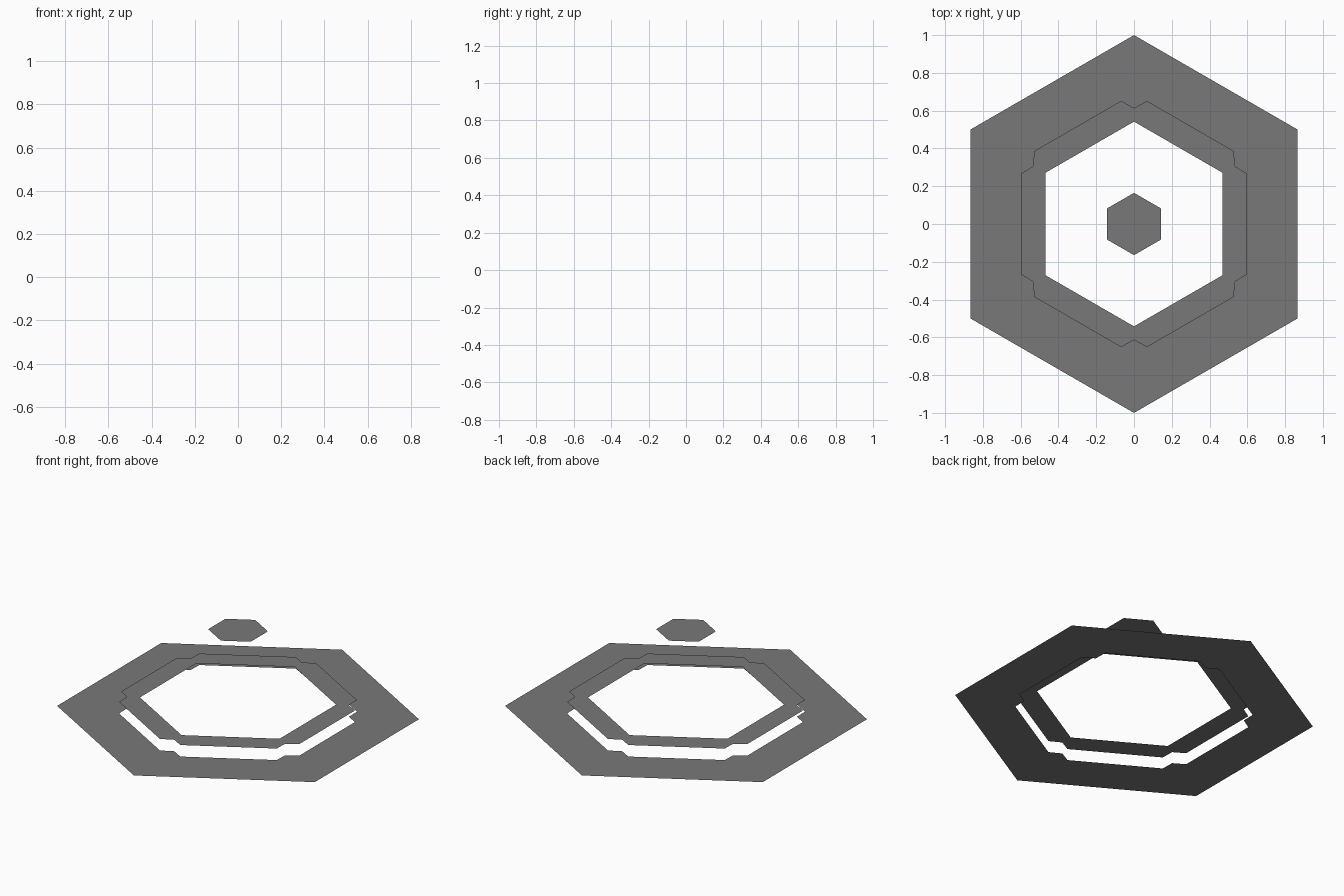
import bpy, bmesh, math

if "Cube" in bpy.data.objects:
    bpy.data.objects.remove(bpy.data.objects["Cube"])

grey = bpy.data.materials.new("mid grey")
grey.diffuse_color = (0.19, 0.19, 0.19, 1)
grey.use_nodes = True
grey.node_tree.nodes["Principled BSDF"].inputs["Base Color"].default_value = grey.diffuse_color

STEP = math.radians(60)
NOTCH = math.radians(6)
# three angles per corner: before, on and after the hexagon corner
ANGLES = [(k + 0.5) * STEP + d for k in range(6) for d in (-NOTCH, 0, NOTCH)]


def hexagon(radius):
    """Hexagon outline with corners on the y axis, sampled at ANGLES."""
    pts = []
    for a in ANGLES:
        off = (a + STEP / 2) % STEP - STEP / 2   # angle from nearest side middle
        r = radius * math.cos(STEP / 2) / math.cos(off)
        pts.append((r * math.cos(a), r * math.sin(a)))
    return pts


def notched_hexagon(radius, corner_radius):
    """Hexagon outline whose corners are pushed inwards."""
    pts = hexagon(radius)
    for i in range(1, len(pts), 3):
        a = ANGLES[i]
        pts[i] = (corner_radius * math.cos(a), corner_radius * math.sin(a))
    return pts


def add_plate(name, z, outer, inner=None):
    """Flat single sheet facing up, optionally with a hole."""
    bm = bmesh.new()
    o = [bm.verts.new((x, y, z)) for x, y in outer]
    if inner is None:
        bm.faces.new(o)
    else:
        h = [bm.verts.new((x, y, z)) for x, y in inner]
        n = len(o)
        for i in range(n):
            j = (i + 1) % n
            bm.faces.new((o[i], o[j], h[j], h[i]))
    mesh = bpy.data.meshes.new(name)
    bm.to_mesh(mesh)
    bm.free()
    mesh.materials.append(grey)
    obj = bpy.data.objects.new(name, mesh)
    bpy.context.collection.objects.link(obj)


seam = notched_hexagon(0.691, 0.614)

# wide outer ring on the ground
add_plate("outer_ring", 0.0, hexagon(1.0), seam)
# narrow ring slightly raised above the opening
add_plate("inner_ring", 0.07, seam, hexagon(0.542))
# small floating hexagon in the middle, corners only
add_plate("centre_hexagon", 0.5, hexagon(0.165)[1::3])
